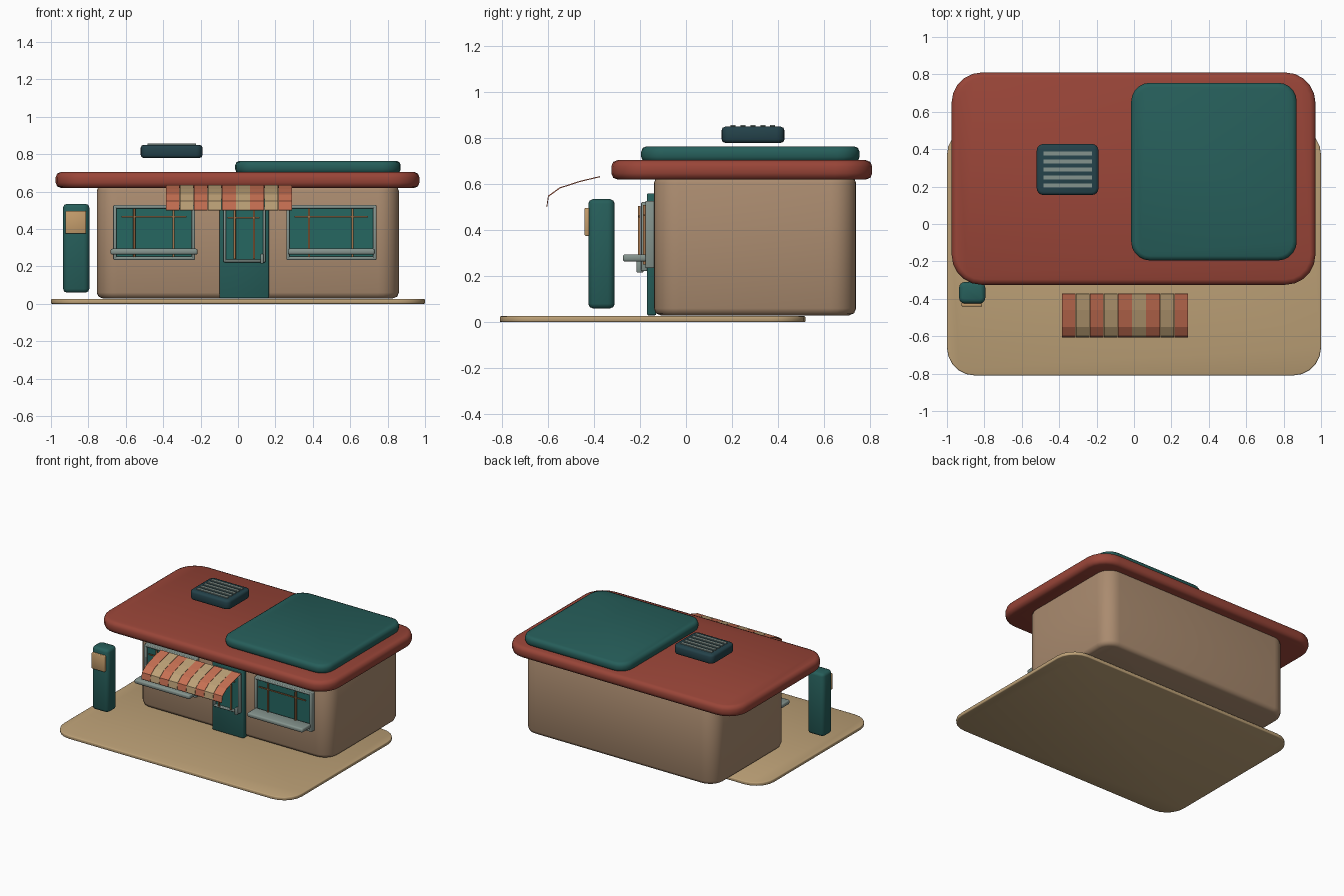
import bpy, bmesh, math
from mathutils import Vector

cube = bpy.data.objects.get("Cube")
if cube:
    bpy.data.objects.remove(cube, do_unlink=True)


def material(name, r, g, b):
    """Flat material from 0-255 display values, stored as linear."""
    col = [((c / 255 + 0.055) / 1.055) ** 2.4 for c in (r, g, b)] + [1]
    m = bpy.data.materials.new(name)
    m.use_nodes = True
    m.diffuse_color = col
    bsdf = next(n for n in m.node_tree.nodes if n.type == 'BSDF_PRINCIPLED')
    bsdf.inputs["Base Color"].default_value = col
    bsdf.inputs["Roughness"].default_value = 0.8
    return m


SAND = material("sand", 189, 161, 119)
WALL = material("warm_plaster", 170, 139, 111)
RED = material("brick_red", 153, 69, 56)
TEAL = material("deep_teal", 38, 94, 90)
DARK = material("dark_slate_teal", 36, 66, 74)
CORAL = material("coral_cloth", 199, 112, 83)
GREY = material("grey_trim", 132, 147, 141)
COPPER = material("copper", 166, 117, 76)
GLASS = material("teal_glass", 38, 103, 97)
PANEL = material("panel_tan", 196, 157, 108)


def finish(bm, name, mat):
    mesh = bpy.data.meshes.new(name)
    bmesh.ops.recalc_face_normals(bm, faces=bm.faces)
    bm.to_mesh(mesh)
    bm.free()
    mesh.materials.append(mat)
    ob = bpy.data.objects.new(name, mesh)
    bpy.context.collection.objects.link(ob)
    return ob


def block(name, mat, xs, ys, zs, corner=0, rim=0, segs=5):
    """Box with rounded upright corners and softened top and bottom rims."""
    bm = bmesh.new()
    bmesh.ops.create_cube(bm, size=1)
    for v in bm.verts:
        v.co = Vector([(a + b) / 2 + c * (b - a)
                       for c, (a, b) in zip(v.co, (xs, ys, zs))])
    if corner:
        upright = [e for e in bm.edges
                   if abs(e.verts[0].co.z - e.verts[1].co.z) > 1e-4]
        bmesh.ops.bevel(bm, geom=upright, offset=corner, segments=segs,
                        profile=0.5, affect='EDGES')
    if rim:
        bm.normal_update()
        rims = [e for e in bm.edges
                if sum(abs(f.normal.z) > 0.9 for f in e.link_faces) == 1]
        bmesh.ops.bevel(bm, geom=rims, offset=rim, segments=2,
                        profile=0.5, affect='EDGES')
    ob = finish(bm, name, mat)
    if corner or rim:
        bpy.ops.object.select_all(action='DESELECT')
        ob.select_set(True)
        bpy.context.view_layer.objects.active = ob
        bpy.ops.object.shade_smooth_by_angle(angle=math.radians(50))
    return ob


def frame(name, mat, xs, ys, zs, w):
    """Four soft-edged bars around an opening."""
    (x0, x1), (z0, z1) = xs, zs
    for side, bx, bz in (("left", (x1 - w, x1), zs), ("right", (x0, x0 + w), zs),
                         ("top", (x0, x1), (z1 - w, z1)),
                         ("bottom", (x0, x1), (z0, z0 + w))):
        block(f"{name}_{side}", mat, bx, ys, bz, 0.005, 0.005, 2)


def bar(name, x, y, zs, r=0.006):
    block(name, COPPER, (x - r, x + r), (y - r, y + r), zs, r * 0.5, 0, 2)


# Ground slab, walls and roof
block("ground_slab", SAND, (-1, 1), (-0.81, 0.52), (0, 0.026), 0.15, 0.006)
block("walls", WALL, (-0.755, 0.86), (-0.14, 0.74), (0.03, 0.635), 0.11, 0.03, 6)
block("roof", RED, (-0.975, 0.97), (-0.325, 0.81), (0.62, 0.705), 0.16, 0.028)
block("roof_panel", TEAL, (-0.015, 0.87), (-0.195, 0.755), (0.695, 0.765), 0.1, 0.024)

# Roof vent with slats
block("roof_vent", DARK, (-0.52, -0.19), (0.155, 0.428), (0.78, 0.85), 0.035, 0.015, 4)
for i in range(5):
    y = 0.205 + i * 0.043
    block(f"vent_slat_{i + 1}", GREY, (-0.485, -0.225), (y - 0.011, y + 0.011),
          (0.845, 0.857))

# Door with framed glass, bars and handle
block("door", TEAL, (-0.1, 0.165), (-0.17, -0.13), (0.03, 0.56), 0.006, 0.006, 2)
block("door_glass", GLASS, (-0.07, 0.14), (-0.176, -0.165), (0.23, 0.515))
frame("door_frame", GREY, (-0.077, 0.147), (-0.195, -0.165), (0.222, 0.522), 0.014)
for x in (-0.018, 0.085):
    bar("door_bar", x, -0.203, (0.24, 0.505))
block("door_rail", COPPER, (-0.055, 0.115), (-0.207, -0.2), (0.456, 0.464))
block("door_handle", GREY, (0.12, 0.137), (-0.215, -0.185), (0.215, 0.268), 0.006, 0.005, 2)

# Windows, each with frame, glass, bars, rail and sill
for side, x0, x1, bars in (("right", -0.667, -0.23, (-0.555, -0.345)),
                           ("left", 0.258, 0.74, (0.38, 0.612))):
    name = f"{side}_window"
    block(f"{name}_glass", GLASS, (x0 + 0.01, x1 - 0.01), (-0.16, -0.13), (0.245, 0.52))
    frame(f"{name}_frame", GREY, (x0, x1), (-0.177, -0.13), (0.235, 0.528), 0.018)
    for x in bars:
        bar(f"{name}_bar", x, -0.182, (0.25, 0.51))
    block(f"{name}_rail", COPPER, (x0 + 0.045, x1 - 0.045), (-0.186, -0.178),
          (0.461, 0.469))
    mid, half = (x0 + x1) / 2, 0.233
    block(f"{name}_sill", GREY, (mid - half, mid + half), (-0.275, -0.165),
          (0.263, 0.295), 0.012, 0.01, 3)

# Striped awning: one curved strip of cloth per stripe
profile = [(-0.375, 0.635), (-0.46, 0.615), (-0.55, 0.586), (-0.6, 0.55), (-0.607, 0.503)]
count, left, width = 9, -0.387, 0.0752
for i in range(count):
    bm = bmesh.new()
    ends = [left + i * width + 0.001, left + (i + 1) * width - 0.001]
    rows = []
    for x in ends:
        top = [bm.verts.new((x, y, z)) for y, z in profile]
        under = [bm.verts.new((x, y + 0.003, z - 0.004)) for y, z in profile]
        rows.append(top + under[::-1])
        for k in range(len(profile) - 1):
            bm.faces.new((top[k], top[k + 1], under[k + 1], under[k]))
    a, b = rows
    for k in range(len(a)):
        n = (k + 1) % len(a)
        bm.faces.new((a[k], a[n], b[n], b[k]))
    finish(bm, f"awning_stripe_{i + 1}", SAND if i % 2 else CORAL)

# Free-standing post with a small panel
block("post", TEAL, (-0.935, -0.795), (-0.425, -0.31), (0.06, 0.535), 0.03, 0.02, 4)
block("post_panel", PANEL, (-0.922, -0.812), (-0.441, -0.42), (0.375, 0.497),
      0.005, 0.005, 2)
